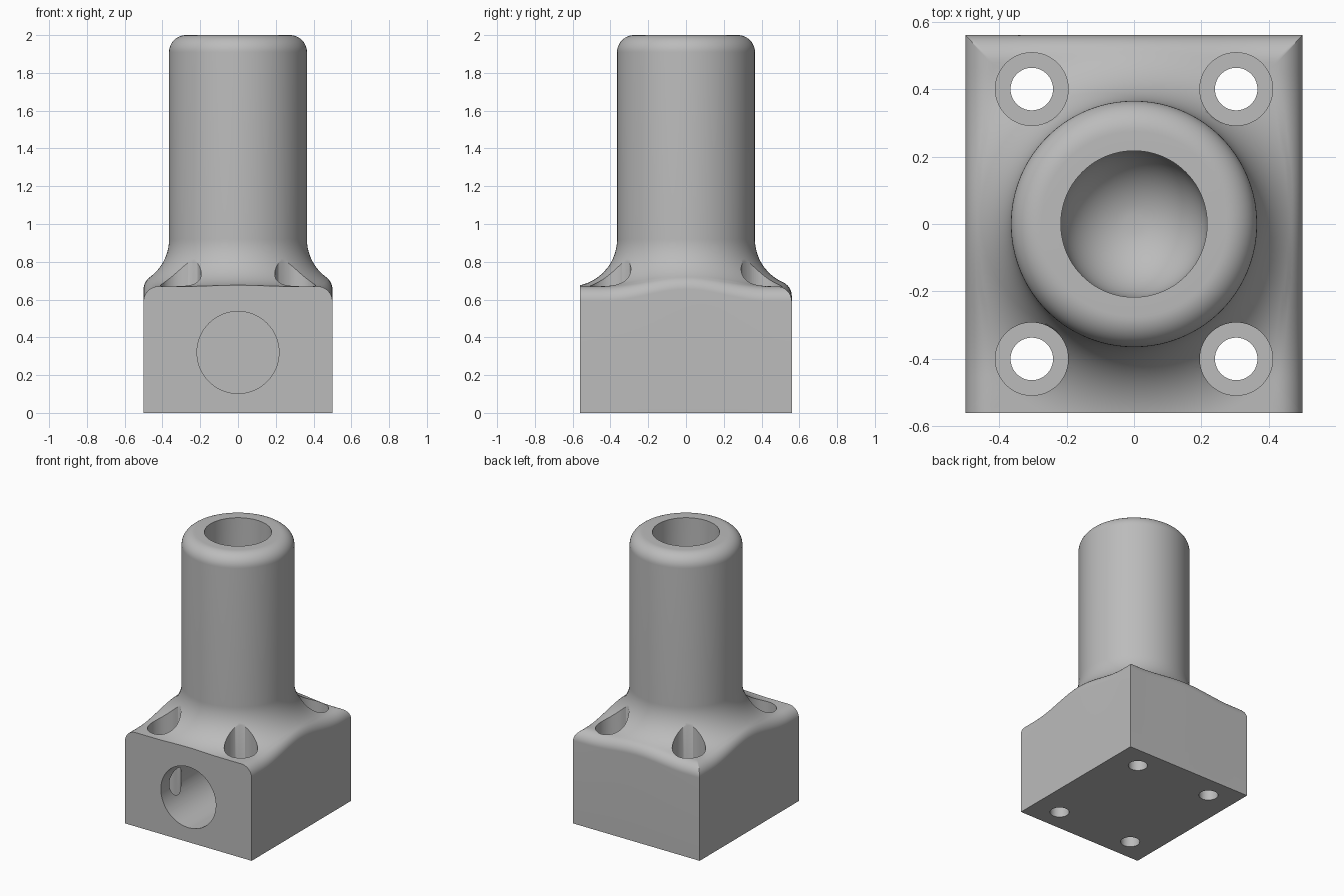
import bpy, bmesh, math
from mathutils import Matrix

if "Cube" in bpy.data.objects:
    bpy.data.objects.remove(bpy.data.objects["Cube"], do_unlink=True)

HX, HY, TOP = 0.5, 0.56, 0.67        # block half sizes and deck height
TUBE, BORE = 0.365, 0.217            # tube and bore radii
FIL, EDGE, LIP = 0.25, 0.08, 0.09    # fillet, block edge and tube lip radii
RING = TUBE + FIL
PORT_Z, BORE_END = 0.32, 0.6

grey = bpy.data.materials.new("plain_grey")
grey.use_nodes = True
colour = (0.5, 0.5, 0.5, 1)
grey.diffuse_color = colour
grey.node_tree.nodes["Principled BSDF"].inputs["Base Color"].default_value = colour


def ease(i, n):
    return 0.5 - 0.5 * math.cos(math.pi * i / n)


def flare(r, offset=0.0):
    """Height of the tube-to-deck fillet, or of its inward offset."""
    return TOP + FIL - math.sqrt(max((FIL + offset) ** 2 - max(RING - r, 0) ** 2, 0))


def rounded(u, v, half):
    """Height of the rounded edge at distance u across and v along, or None."""
    c = half - EDGE
    rc = math.hypot(c, v)
    contact = c + EDGE * max(RING - rc, 0) / (FIL + EDGE) * c / rc
    if u <= contact:
        return None
    return flare(rc, EDGE) + math.sqrt(max(EDGE ** 2 - (u - c) ** 2, 0))


def deck(x, y):
    heights = [flare(math.hypot(x, y)), rounded(abs(x), y, HX), rounded(y, x, HY)]
    return min(h for h in heights if h is not None)


def make_object(name, bm):
    bmesh.ops.recalc_face_normals(bm, faces=bm.faces)
    mesh = bpy.data.meshes.new(name)
    bm.to_mesh(mesh)
    bm.free()
    mesh.materials.append(grey)
    obj = bpy.data.objects.new(name, mesh)
    bpy.context.collection.objects.link(obj)
    return obj


def skin(bm, columns):
    """Quads between neighbouring columns of vertices, closed around the axis."""
    for a, b in zip(columns, columns[1:] + columns[:1]):
        for i in range(len(a) - 1):
            bm.faces.new((a[i], b[i], b[i + 1], a[i + 1]))


def lathe(name, profile, matrix, sides=64):
    """Closed solid of revolution with flat ends, used as a cutter."""
    bm = bmesh.new()
    columns = []
    for k in range(sides):
        t = math.tau * k / sides
        columns.append([bm.verts.new((r * math.cos(t), r * math.sin(t), z)) for r, z in profile])
    skin(bm, columns)
    for end in (0, -1):
        bm.faces.new([c[end] for c in columns])
    bm.transform(matrix)
    obj = make_object(name, bm)
    obj.hide_render = True
    return obj


# Points around the block outline, denser at the corners
corners = [(-HX, -HY), (HX, -HY), (HX, HY), (-HX, HY)]
SIDE = 40
outline = []
for (x0, y0), (x1, y1) in zip(corners, corners[1:] + corners[:1]):
    for i in range(SIDE):
        f = ease(i, SIDE)
        outline.append((x0 + (x1 - x0) * f, y0 + (y1 - y0) * f))

# Tube lip, bore wall and round bore end as (radius, height)
tube = []
for i in range(13):
    a = math.pi / 2 * i / 12
    tube.append((TUBE - LIP + LIP * math.cos(a), 2 - LIP + LIP * math.sin(a)))
tube.append((BORE, 2))
for i in range(12):
    a = math.pi / 2 * i / 12
    tube.append((BORE * math.cos(a), BORE_END + BORE - BORE * math.sin(a)))

# Housing: block, flared deck and hollow tube in one skin
bm = bmesh.new()
columns = []
DECK = 36
for px, py in outline:
    reach = math.hypot(px, py)
    cx, cy = px / reach, py / reach
    points = [(px, py, 0)]
    for i in range(DECK + 1):
        r = reach + (TUBE - reach) * ease(i, DECK)
        points.append((cx * r, cy * r, deck(cx * r, cy * r)))
    points += [(cx * r, cy * r, z) for r, z in tube]
    columns.append([bm.verts.new(p) for p in points])
skin(bm, columns)
bm.faces.new([c[0] for c in columns])
bm.faces.new([c[-1] for c in columns])
housing = make_object("housing", bm)

# Front port and four counterbored screw holes
port_turn = Matrix.Translation((0, 0, PORT_Z)) @ Matrix.Rotation(math.pi / 2, 4, "X")
cutters = [lathe("port_cutter", [(BORE, -0.22), (BORE, 0.7)], port_turn, 96)]
screw = [(0.063, -0.1), (0.063, 0.15), (0.108, 0.15), (0.108, 1.0)]
for sx in (-1, 1):
    for sy in (-1, 1):
        cutters.append(lathe("screw_cutter", screw, Matrix.Translation((0.303 * sx, 0.4 * sy, 0))))

bpy.ops.object.select_all(action="DESELECT")
bpy.context.view_layer.objects.active = housing
housing.select_set(True)
for cutter in cutters:
    cut = housing.modifiers.new("cut", "BOOLEAN")
    cut.operation = "DIFFERENCE"
    cut.solver = "EXACT"
    cut.object = cutter
    bpy.ops.object.modifier_apply(modifier=cut.name)
for cutter in cutters:
    bpy.data.objects.remove(cutter, do_unlink=True)

bpy.ops.object.shade_smooth_by_angle(angle=math.radians(35))
